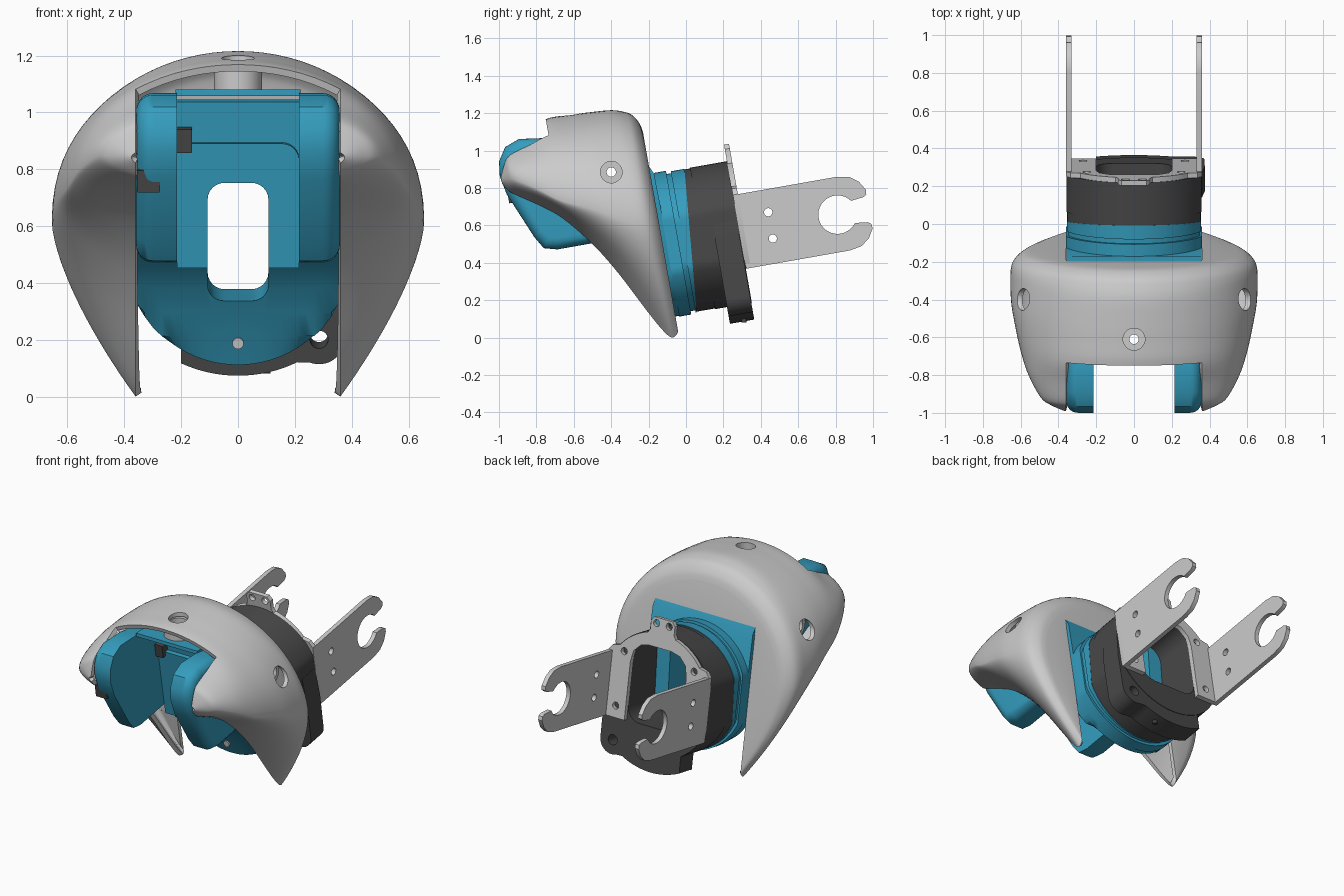
import bpy, bmesh
from math import sin, cos, pi, asin, sqrt, radians
from mathutils import Matrix, Vector

if "Cube" in bpy.data.objects:
    bpy.data.objects.remove(bpy.data.objects["Cube"])

# the whole head is tipped ten degrees about x
TILT = Matrix.Translation((0, 0, .6)) @ Matrix.Rotation(radians(10), 4, 'X')
ZC = -.084  # height of the neck axis in the tipped frame


def colour(name, rgb):
    m = bpy.data.materials.new(name)
    m.diffuse_color = (*rgb, 1)
    m.use_nodes = True
    m.node_tree.nodes["Principled BSDF"].inputs["Base Color"].default_value = m.diffuse_color
    return m


BLUE = colour("blue", (.035, .34, .52))
DARK = colour("dark", (.065, .065, .065))


def finish(name, bm, mat=None, tilt=True, fix=True):
    if fix:
        bmesh.ops.recalc_face_normals(bm, faces=bm.faces)
    me = bpy.data.meshes.new(name)
    bm.to_mesh(me)
    bm.free()
    ob = bpy.data.objects.new(name, me)
    bpy.context.collection.objects.link(ob)
    if tilt:
        ob.matrix_world = TILT
    if mat:
        me.materials.append(mat)
    return ob


def smooth(ob, angle=35):
    bpy.ops.object.select_all(action='DESELECT')
    bpy.context.view_layer.objects.active = ob
    ob.select_set(True)
    bpy.ops.object.shade_smooth_by_angle(angle=radians(angle))


def bake(ob):
    dg = bpy.context.evaluated_depsgraph_get()
    me = bpy.data.meshes.new_from_object(ob.evaluated_get(dg))
    ob.modifiers.clear()
    ob.data = me


def cut(ob, cutter):
    cutter.hide_render = True
    bpy.context.view_layer.update()
    m = ob.modifiers.new("cut", 'BOOLEAN')
    m.operation, m.object, m.solver = 'DIFFERENCE', cutter, 'EXACT'
    bake(ob)
    bpy.data.objects.remove(cutter)


def circle(a, b, r, n=32, clamp=9, start=0, end=2 * pi):
    full = abs(end - start - 2 * pi) < 1e-6
    k = n if full else n + 1
    return [(max(-clamp, min(clamp, a + r * cos(start + (end - start) * i / n))),
             b + r * sin(start + (end - start) * i / n)) for i in range(k)]


def rrect(a0, a1, b0, b1, r):
    pts = []
    for a, b, q in ((a1 - r, b1 - r, 0), (a0 + r, b1 - r, 1), (a0 + r, b0 + r, 2), (a1 - r, b0 + r, 3)):
        pts += circle(a, b, r, 6, 9, q * pi / 2, (q + 1) * pi / 2)
    return pts


def plate(name, loops, h0, h1, axis='y', mat=None, tilt=True, shear=None, mirror=False, bevel=0):
    """Extrude an outline with holes along one axis from h0 to h1; bevel rounds the h1 rim."""
    put = {'x': lambda a, b: (h0, a, b), 'y': lambda a, b: (a, h0, b), 'z': lambda a, b: (a, b, h0)}[axis]
    bm = bmesh.new()
    edges = []
    for lp in loops:
        vs = []
        for p in lp:
            co = Vector(put(*p))
            if not vs or (co - vs[-1].co).length > 1e-4:
                vs.append(bm.verts.new(co))
        if len(loops) == 1:
            bm.faces.new(vs)
        else:
            edges += [bm.edges.new((vs[i - 1], vs[i])) for i in range(len(vs))]
    if edges:
        bmesh.ops.triangle_fill(bm, use_beauty=True, edges=edges)
    first = list(bm.verts)
    geo = bmesh.ops.extrude_face_region(bm, geom=list(bm.faces), use_keep_orig=True)["geom"]
    move = Vector([h1 - h0 if c == axis else 0 for c in 'xyz'])
    bmesh.ops.translate(bm, verts=[g for g in geo if isinstance(g, bmesh.types.BMVert)], vec=move)
    if shear:
        for v in first:
            v.co.y += shear * (v.co.z - ZC)
    if bevel:
        rim = [e for e in bm.edges if not any(v in first for v in e.verts)]
        bmesh.ops.bevel(bm, geom=rim, offset=bevel, segments=6, profile=.5, affect='EDGES')
    ob = finish(name, bm, mat, tilt)
    if mirror:
        ob.modifiers.new("mirror", 'MIRROR').use_mirror_merge = False
    bake(ob)
    smooth(ob)
    return ob


# outer shell: sections from nose to back (depth, crown, half width, widest height, lower tip)
SECTIONS = [(-.93, .47, .375, .41, .39), (-.90, .55, .44, .41, .345), (-.86, .595, .495, .40, .314),
            (-.75, .64, .56, .33, .24), (-.64, .69, .60, .25, .15), (-.51, .69, .63, .19, -.011),
            (-.40, .685, .65, .13, -.19), (-.287, .676, .655, .07, -.41), (-.22, .655, .65, .05, -.53),
            (-.18, .63, .63, .04, -.577), (-.15, .58, .59, .03, -.565), (-.14, .53, .55, .02, -.55)]
SUB, S = 5, .36


def spline(rows, k, t):
    p = [rows[max(0, min(len(rows) - 1, k + d))] for d in (-1, 0, 1, 2)]
    return [b + .5 * t * (c - a + t * (2 * a - 5 * b + 4 * c - d + t * (3 * (b - c) + d - a)))
            for a, b, c, d in zip(*p)]


def section(y, top, w, zw, low):
    arc = lambda x: zw + (top - zw) * sqrt(max(0, 1 - (x / w) ** 2))
    power = 1.65 + max(0, -y - .3) * .8
    pts = [(S * i / 8, arc(S * i / 8)) for i in range(9)]
    a0 = asin(S / w)
    for i in range(1, 13):
        a = a0 + (pi / 2 - a0) * i / 12
        pts.append((w * sin(a), zw + (top - zw) * cos(a)))
    for i in range(1, 17):
        t = i / 16
        pts.append((S + (w - S) * (1 - t ** power), zw - (zw - low) * t))
    return [(x, y, z) for x, z in pts]


rows = [section(*spline(SECTIONS, k, j / SUB)) for k in range(len(SECTIONS) - 1) for j in range(SUB)]
rows.append(section(*SECTIONS[-1]))
rows.append([(min(x, S), y, min(z, .3)) for x, y, z in rows[-1]])
bm = bmesh.new()
grid = [[bm.verts.new(p) for p in r] for r in rows]
for j in range(len(grid) - 1):
    for i in range(len(grid[0]) - 1):
        if i >= 8 or j >= 4 * SUB:      # open notch between the two cheeks
            bm.faces.new((grid[j][i], grid[j][i + 1], grid[j + 1][i + 1], grid[j + 1][i]))
bmesh.ops.delete(bm, geom=[v for v in bm.verts if not v.link_faces], context='VERTS')
bmesh.ops.remove_doubles(bm, verts=bm.verts, dist=1e-4)
shell = finish("outer_shell", bm, fix=False)
shell.modifiers.new("mirror", 'MIRROR')
m = shell.modifiers.new("wall", 'SOLIDIFY')
m.thickness, m.offset = .025, -1
bake(shell)
cut(shell, plate("side_hole_cutter", [circle(-.344, .35, .058)], -1, 1, 'x'))
cut(shell, plate("top_hole_cutter", [circle(0, -.61, .058)], .95, 1.4, 'z', tilt=False))
smooth(shell, 40)

# screw bosses under the shell holes
plate("side_boss_seat", [circle(-.344, .35, .085), circle(-.344, .35, .025)], .36, .42, 'x', mirror=True)
plate("side_boss_tube", [circle(-.344, .35, .085), circle(-.344, .35, .058)], .42, .515, 'x', mirror=True)
plate("top_boss_seat", [circle(0, -.61, .085), circle(0, -.61, .025)], 1.08, 1.11, 'z', tilt=False)
plate("top_boss_tube", [circle(0, -.61, .085), circle(0, -.61, .058)], 1.11, 1.163, 'z', tilt=False)

# blue jaw arms on both sides, drilled through for the side screws
arm = [(-.3, -.007), (-.70, -.007), (-.77, .012), (-.81, .08), (-.915, .33), (-.935, .43),
       (-.925, .51), (-.88, .58), (-.80, .61), (-.64, .588), (-.5, .55), (-.3, .5)]
arms = plate("jaw_arm", [arm], .215, .358, 'x', BLUE, mirror=True, bevel=.06)
cut(arms, plate("arm_drill", [circle(-.344, .35, .025)], -1, 1, 'x'))
smooth(arms)

# blue core: profile swept across x, its underside following the neck disc
prof = [(-.12, .3), (-.2, .48), (-.39, .5), (-.39, -.01), (-.36, -.05), (-.32, -.09), (-.265, -.17), (-.22, -.27),
        (-.185, -.36), (-.15, -.47), (-.11, -.48)]
bm = bmesh.new()
cols = []
for i in range(25):
    x = -.358 + .716 * i / 24
    floor = ZC - sqrt(.39 ** 2 - x * x)
    cols.append([bm.verts.new((x, y, max(z, floor + .0005 * k))) for k, (y, z) in enumerate(prof)])
for a, b in zip(cols, cols[1:]):
    for i in range(len(prof)):
        bm.faces.new((a[i - 1], a[i], b[i], b[i - 1]))
bm.faces.new(cols[0])
bm.faces.new(cols[-1])
core = finish("jaw_core", bm, BLUE)
WINDOW = rrect(-.107, .107, -.225, .24, .06)
cut(core, plate("window_cutter", [WINDOW], -.8, 0))
cut(core, plate("core_drill", [circle(-.344, .35, .025)], -1, 1, 'x'))
smooth(core, 30)

# back wall of the jaw with a raised panel, both open at the bottom around the window
notch = [(-.215, -.07), (-.107, -.07)] + circle(-.047, .175, .06, 6, 9, pi, pi / 2) \
    + circle(.047, .175, .06, 6, 9, pi / 2, 0) + [(.107, -.07), (.215, -.07)]
plate("jaw_back_wall", [notch + [(.215, .52), (-.215, .52)]], -.43, -.385, mat=BLUE)
plate("jaw_raised_panel", [notch + circle(.155, .315, .06, 6, 9, 0, pi / 2) + [(-.215, .375)]], -.455, -.43, mat=BLUE)
plate("jaw_ceiling", [rrect(-.22, .22, -.73, -.38, .005), circle(0, -.61, .025)], 1.058, 1.08, 'z', BLUE, tilt=False)
plate("wall_sensor", [rrect(-.215, -.162, .345, .43, .005)], -.48, -.43, mat=DARK)
plate("arm_sensor", [rrect(-.355, -.275, .28, .36, .005)], -.91, -.85, mat=DARK)
plate("lower_screw", [circle(0, -.386, .02, 16)], -.19, -.1)

# stacked neck rings with flattened sides
plate("neck_flange", [circle(0, ZC, .39, 96, .36), WINDOW], -.12, -.055, mat=BLUE)
plate("neck_groove", [circle(0, ZC, .372, 96, .35), WINDOW], -.055, -.03, mat=BLUE)
plate("neck_collar", [circle(0, ZC, .383, 96, .356), WINDOW], .01, -.03, mat=BLUE, shear=.09)
PORT = rrect(-.2, .2, -.285, .22, .09)
plate("motor_ring", [circle(0, ZC, .38, 96, .355), PORT], .01, .09, mat=DARK, shear=.09)
plate("motor_body", [circle(0, ZC, .384, 96, .358), PORT], .075, .275, mat=DARK)

# dark lower flange with screw lug
lug = [(-.2, -.3)] + circle(0, ZC, .475, 16, 9, radians(-115), radians(-64)) \
    + circle(.285, -.43, .088, 16, 9, radians(-110), radians(5)) + [(.375, -.2), (.36, -.02), (.3, -.02), (.25, -.3)]
plate("motor_lug", [lug, circle(.285, -.43, .032, 24)], .14, .272, mat=DARK)
plate("lug_screw", [circle(.1, .31, .014, 12)], .082, .15, 'z', DARK, tilt=False)

# grey rear bracket: arch plate with a small top ear
half = [(.2, -.283), (.33, -.283), (.35, -.276), (.36, -.255), (.36, .117), (.335, .15)] \
    + circle(0, -.06, .36, 10, 9, radians(38), radians(74)) + [(.085, .31), (.085, .365), (.065, .39)]
inner = [(.2, .08), (.185, .15), (.14, .195), (.08, .21)]
arch = half + [(-x, z) for x, z in reversed(half)] + [(-x, z) for x, z in inner] + inner[::-1]
holes = [circle(s * x, z, .022, 16) for s in (-1, 1) for x, z in ((.27, -.21), (.25, .13), (.045, .355))]
plate("bracket_arch", [arch] + holes, .275, .302)

# grey rear bracket: side arms ending in open hooks
hook = [(.278, -.2), (.55, -.2)] + [(.84, -.2), (.905, -.188), (.95, -.155), (.98, -.105), (.978, -.08),
                                   (.96, -.068), (.89, -.06)]
arc_pts = circle(.808, 0, .103, 28, 9, radians(-36), radians(-324))
outline = hook + arc_pts + [(a, -b) for a, b in reversed(hook)]
outline = [(a, b + ZC) for a, b in outline]
plate("bracket_arm", [outline, circle(.445, -.007, .022, 20), circle(.445, -.15, .022, 20)],
      .332, .36, 'x', mirror=True)
